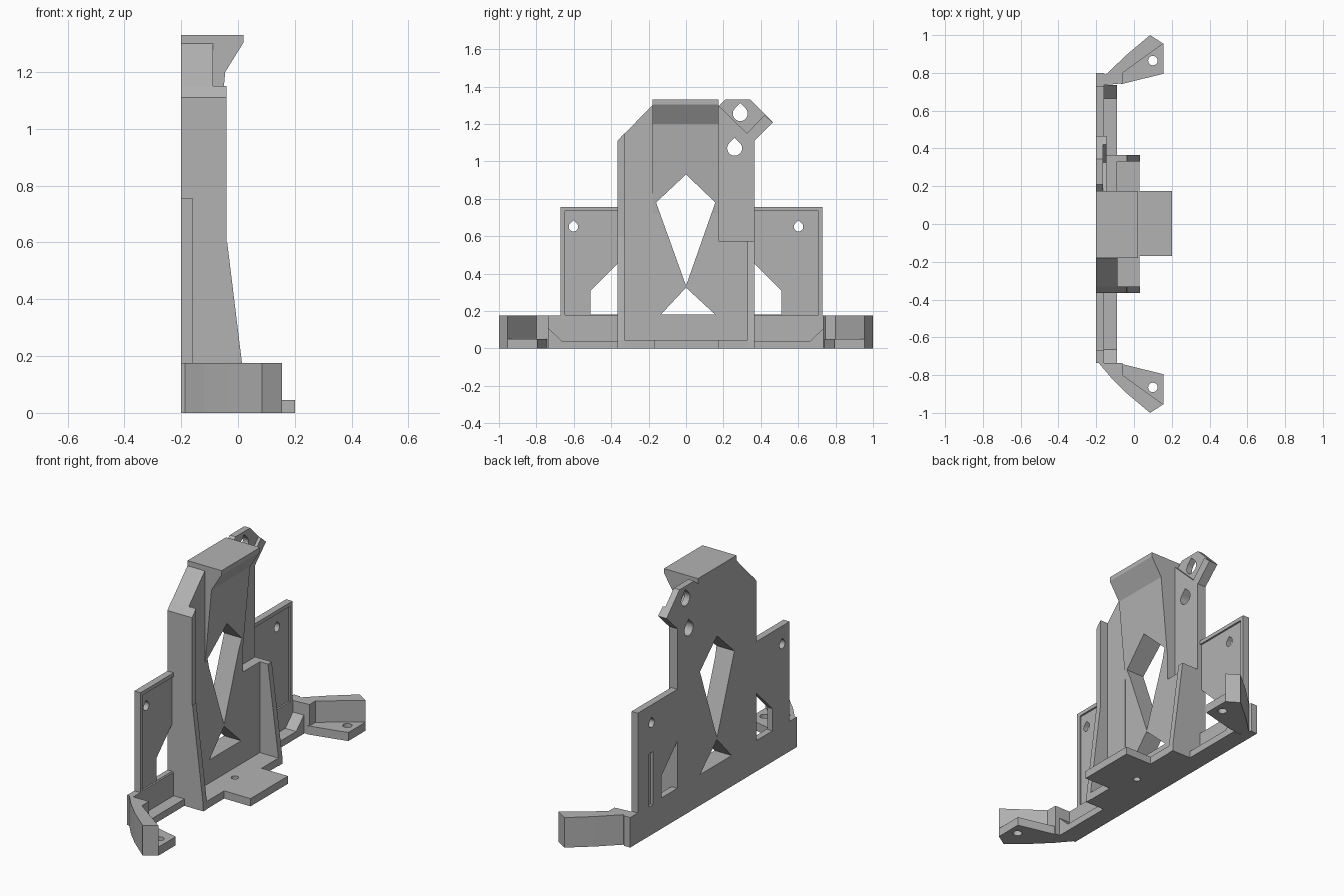
import bpy, bmesh
from math import sin, cos, pi

cube = bpy.data.objects.get("Cube")
if cube:
    bpy.data.objects.remove(cube, do_unlink=True)

grey = bpy.data.materials.new("plain_grey")
grey.use_nodes = True
grey.diffuse_color = (0.45, 0.45, 0.45, 1)
grey.node_tree.nodes["Principled BSDF"].inputs["Base Color"].default_value = grey.diffuse_color


def prism(name, outline, axis, lo, hi):
    """Extrude a flat outline along one axis; the outline uses the other two in order."""
    def place(p, d):
        v = list(p)
        v.insert("xyz".index(axis), d)
        return v
    bm = bmesh.new()
    face = bm.faces.new([bm.verts.new(place(p, lo)) for p in outline])
    ext = bmesh.ops.extrude_face_region(bm, geom=[face])["geom"]
    for v in ext:
        if isinstance(v, bmesh.types.BMVert):
            v.co["xyz".index(axis)] = hi
    bmesh.ops.recalc_face_normals(bm, faces=bm.faces)
    mesh = bpy.data.meshes.new(name)
    bm.to_mesh(mesh)
    bm.free()
    mesh.materials.append(grey)
    ob = bpy.data.objects.new(name, mesh)
    bpy.context.collection.objects.link(ob)
    return ob


def box(name, x0, x1, y0, y1, z0, z1):
    return prism(name, [(x0, y0), (x1, y0), (x1, y1), (x0, y1)], "z", z0, z1)


def cut(ob, cutter):
    """Subtract a cutter, then discard it."""
    cutter.hide_render = True
    mod = ob.modifiers.new("cut", "BOOLEAN")
    mod.operation, mod.solver, mod.object = "DIFFERENCE", "EXACT", cutter
    bpy.context.view_layer.update()
    with bpy.context.temp_override(object=ob, active_object=ob):
        bpy.ops.object.modifier_apply(modifier=mod.name)
    bpy.data.objects.remove(cutter, do_unlink=True)


def hole(ob, y, z, r):
    """Teardrop hole through a plate, pointed at the top."""
    arc = [(y + r * cos(a), z + r * sin(a))
           for a in (pi * 0.75 + i * pi * 1.5 / 16 for i in range(17))]
    cut(ob, prism("hole_cutter", arc + [(y, z + r * 1.42)], "x", -0.5, 0.5))


def round_hole(ob, x, y, r):
    ring = [(x + r * cos(i * pi / 10), y + r * sin(i * pi / 10)) for i in range(20)]
    cut(ob, prism("hole_cutter", ring, "z", -0.5, 0.5))


BACK = -0.2

# Central panel, leaning forward into the hood
centre = prism("centre_panel", [(BACK, 0), (-0.09, 0), (-0.09, 0.72), (-0.045, 1.2),
                                (0.02, 1.305), (0.02, 1.33), (BACK, 1.33)], "y", -0.18, 0.175)
kite = [(0, 0.93), (-0.16, 0.78), (0, 0.335), (0.157, 0.78)]
cut(centre, prism("kite_cutter", kite, "x", -0.5, 0.5))
triangle = [(0, 0.325), (-0.135, 0.18), (0.157, 0.18)]
cut(centre, prism("triangle_cutter", triangle, "x", -0.5, 0.5))

# Chamfered panel and wall on one side
prism("right_shoulder_panel", [(-0.365, 0), (-0.18, 0), (-0.18, 1.3), (-0.365, 1.11)],
      "x", BACK, -0.088)
prism("right_wall", [(-0.365, 0), (-0.33, 0), (-0.33, 1.15), (-0.365, 1.11)], "x", BACK, -0.04)

# Recessed panel and cut-down wall on the other side
box("left_lower_panel", BACK, -0.09, 0.175, 0.365, 0, 0.575)
upper = prism("left_upper_panel", [(0.175, 0.575), (0.365, 0.575), (0.365, 1.11), (0.326, 1.15),
                                   (0.175, 1.297)], "x", BACK, -0.145)
tab = prism("upper_tab", [(0.175, 1.297), (0.21, 1.33), (0.345, 1.33), (0.465, 1.208),
                          (0.365, 1.11), (0.326, 1.15)], "x", BACK, -0.163)
prism("tab_lip", [(0.326, 1.15), (0.42, 1.248), (0.465, 1.208), (0.365, 1.11)],
      "x", -0.163, -0.145)
hole(upper, 0.26, 1.07, 0.04)
for part in (upper, tab):
    hole(part, 0.29, 1.255, 0.04)

# Tapered front flanges of both walls
for name, y0, y1, top in (("right_flange", -0.365, -0.33, 0.6), ("left_flange", 0.33, 0.365, 0.575)):
    prism(name, [(-0.15, 0), (0.032, 0), (0.03, 0.045), (-0.038, top), (-0.15, top)], "y", y0, y1)

# Floor and tongue
floor = prism("floor", [(BACK, -0.365), (0.03, -0.365), (0.03, -0.17), (0.2, -0.17), (0.2, 0.175),
                        (0.03, 0.175), (0.03, 0.365), (BACK, 0.365)], "z", 0, 0.045)
round_hole(floor, -0.02, 0, 0.02)

# Side plates, ledges and wings
for side, s, edge in (("right", -1, 0.67), ("left", 1, 0.73)):
    def flip(points, i):
        return [tuple(s * c if k == i else c for k, c in enumerate(p)) for p in points]

    outline = [(0.365, 0), (0.735, 0), (0.735, 0.175), (edge, 0.175), (edge, 0.757), (0.365, 0.757)]
    plate = prism(side + "_side_plate", flip(outline, 0), "x", BACK, -0.16)
    window = [(0.35, 0.18), (0.51, 0.18), (0.51, 0.31), (0.35, 0.47)]
    cut(plate, prism("window_cutter", flip(window, 0), "x", -0.5, 0.5))
    y0, y1 = sorted((s * 0.35, s * (edge - 0.022)))
    cut(plate, box("recess_cutter", -0.17, 0, y0, y1, 0.178, 0.735))
    if s > 0:
        cut(plate, box("slot_cutter", -0.3, -0.185, 0.59, 0.625, 0.17, 0.48))
    hole(plate, s * 0.602, 0.65, 0.025)

    # Ledge rising into a gusset at its outer end
    ledge = [(0.365, 0), (0.735, 0), (0.735, 0.108), (0.665, 0.04), (0.365, 0.04)]
    prism(side + "_ledge", flip(ledge, 0), "x", -0.16, -0.09)

    # Angled wing: thin foot with a tall outer wall
    start = [(BACK, 0.8), (-0.16, 0.8), (-0.15, 0.79)] if s > 0 else [(BACK, 0.72), (-0.12, 0.815)]
    outer = start + [(-0.04, 0.895), (0.085, 1.0), (0.155, 0.955)]
    inner = [(-0.06, 0.735 + 0.01 * (s > 0)), (-0.16, 0.735), (BACK, 0.715)]
    prism(side + "_wing_wall", flip(outer + [(-0.06, 0.8)] + inner, 1), "z", 0, 0.175)
    foot = prism(side + "_wing_foot",
                 flip([(-0.07, 0.74), (0.155, 0.795), (0.155, 0.955), (-0.06, 0.81)], 1),
                 "z", 0, 0.05)
    round_hole(foot, 0.1, s * 0.865, 0.025)
